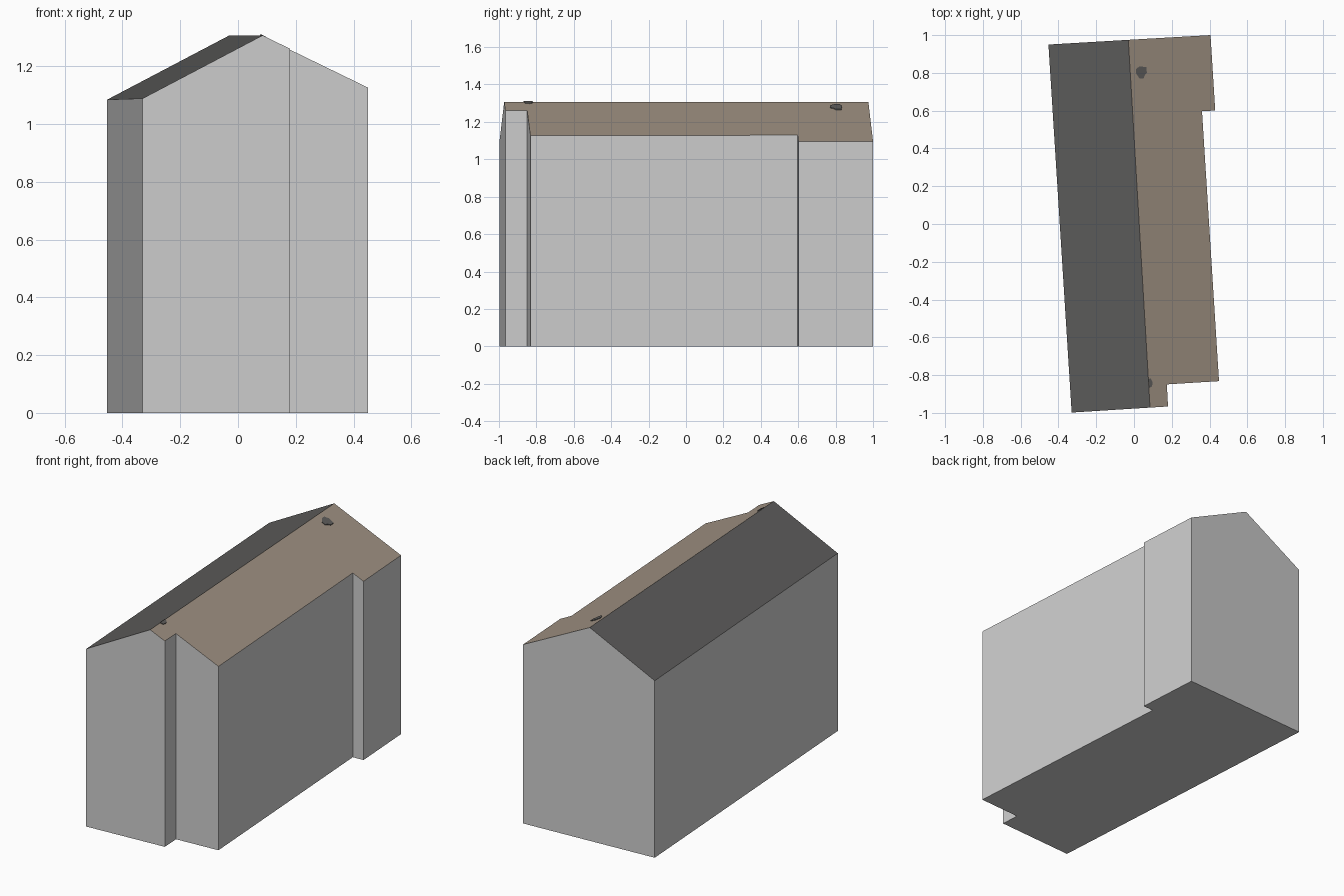
import bpy, bmesh
from mathutils import Vector

if "Cube" in bpy.data.objects:
    bpy.data.objects.remove(bpy.data.objects["Cube"])

def material(name, rgb):
    m = bpy.data.materials.new(name)
    m.diffuse_color = (*rgb, 1)
    m.use_nodes = True
    m.node_tree.nodes["Principled BSDF"].inputs["Base Color"].default_value = m.diffuse_color
    return m

WALL = material("pale_grey_wall", (0.62, 0.62, 0.62))
DARK = material("dark_slate", (0.112, 0.110, 0.107))
BROWN = material("brown_tile", (0.352, 0.287, 0.227))

RIDGE_F, RIDGE_B = Vector((0.085, -0.972)), Vector((-0.03, 0.975))
RIDGE_Z, SLOPE_L, SLOPE_R = 1.307, 0.525, 0.485

def roof_z(p):
    """Height of the roof above a plan point, from its distance to the ridge."""
    d = (RIDGE_B - RIDGE_F).normalized()
    side = (p[0] - RIDGE_F.x) * d.y - (p[1] - RIDGE_F.y) * d.x
    return RIDGE_Z - (SLOPE_R * side if side > 0 else -SLOPE_L * side)

def finish(name, bm, mats):
    bmesh.ops.recalc_face_normals(bm, faces=bm.faces)
    me = bpy.data.meshes.new(name)
    bm.to_mesh(me)
    bm.free()
    for m in mats:
        me.materials.append(m)
    bpy.context.collection.objects.link(bpy.data.objects.new(name, me))

# House: plan outline counter-clockwise, ridge ends included, raised to the roof
plan = [(-0.33, -0.998), tuple(RIDGE_F), (0.18, -0.966), (0.174, -0.849),
        (0.45, -0.832), (0.36, 0.597), (0.43, 0.601), (0.405, 1.0),
        tuple(RIDGE_B), (-0.453, 0.95)]
bm = bmesh.new()
low = [bm.verts.new((x, y, 0)) for x, y in plan]
top = [bm.verts.new((x, y, roof_z((x, y)))) for x, y in plan]
n = len(plan)
bm.faces.new(low[::-1])
for i in range(n):
    j = (i + 1) % n
    bm.faces.new((low[i], low[j], top[j], top[i]))
bm.faces.new(top[1:9]).material_index = 2                       # right slope
bm.faces.new((top[0], top[1], top[8], top[9])).material_index = 1  # left slope
finish("house", bm, [WALL, DARK, BROWN])

# Dark patches lying on the right slope
def patch(name, outline):
    bm = bmesh.new()
    rings = [[bm.verts.new((x, y, roof_z((x, y)) + h)) for x, y in outline]
             for h in (-0.002, 0.004)]
    bm.faces.new(rings[0][::-1])
    bm.faces.new(rings[1])
    for i in range(len(outline)):
        j = (i + 1) % len(outline)
        bm.faces.new((rings[0][i], rings[0][j], rings[1][j], rings[1][i]))
    finish(name, bm, [DARK])

patch("back_roof_patch", [(0.03, 0.77), (0.05, 0.77), (0.058, 0.79), (0.068, 0.80),
                          (0.066, 0.83), (0.03, 0.835), (0.01, 0.82), (0.012, 0.795)])
patch("front_roof_patch", [(0.08, -0.868), (0.096, -0.86), (0.098, -0.835),
                           (0.088, -0.818), (0.077, -0.82)])
